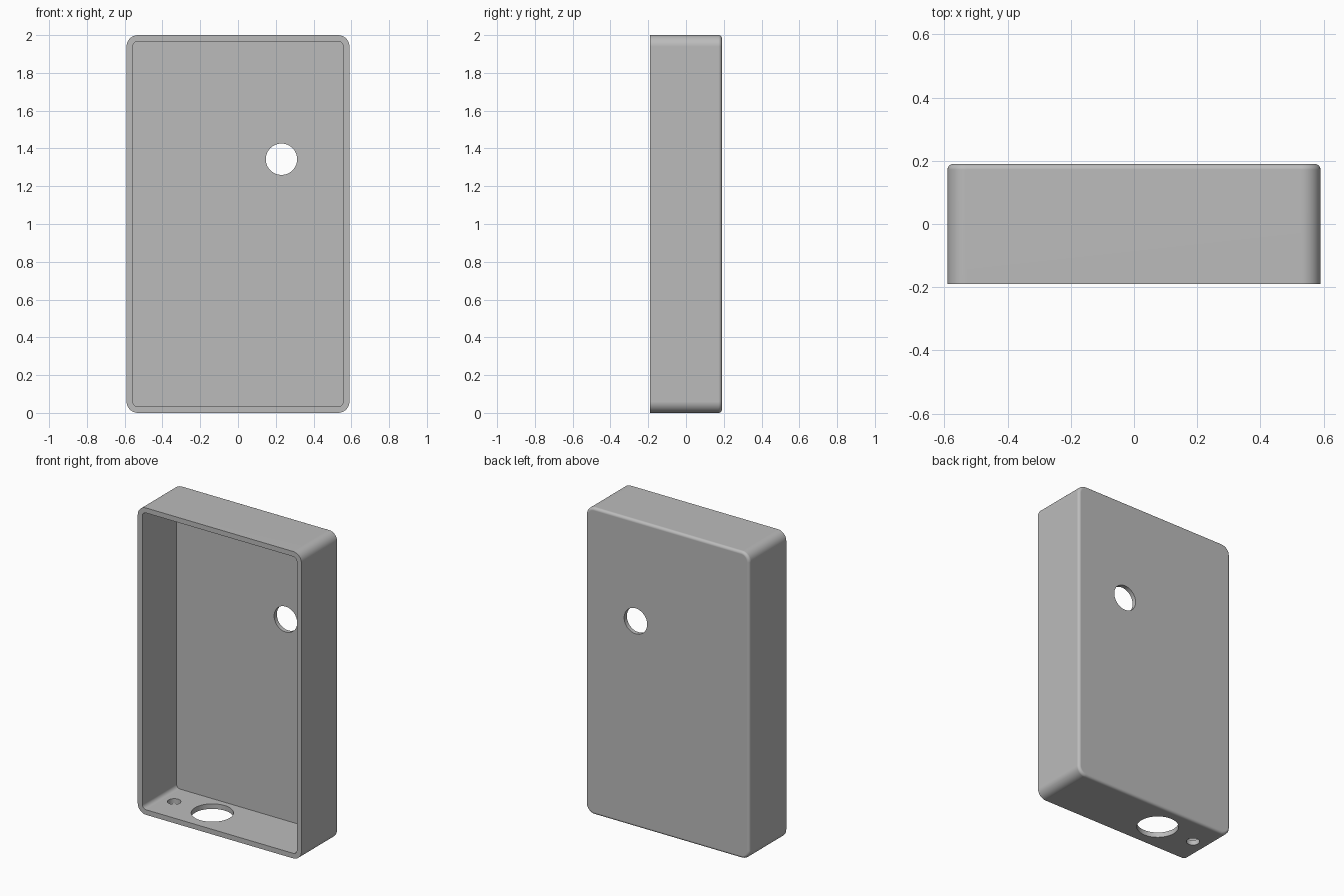
import bpy, bmesh, math
from mathutils import Matrix, Vector

if "Cube" in bpy.data.objects:
    bpy.data.objects.remove(bpy.data.objects["Cube"], do_unlink=True)

WIDTH, DEPTH, HEIGHT = 1.18, 0.38, 2.0
WALL, BACK = 0.033, 0.028          # side wall and back panel thickness
CORNER, EDGE = 0.06, 0.018         # corner radius and rear edge rounding
STEPS = 8

grey = bpy.data.materials.new("light_grey")
grey.use_nodes = True
colour = (0.5, 0.5, 0.5, 1)
grey.diffuse_color = colour
grey.node_tree.nodes["Principled BSDF"].inputs["Base Color"].default_value = colour


def rounded_loop(bm, inset, y):
    """Ring of vertices around a rounded rectangle, inset from the outside."""
    radius = CORNER - inset
    cx, cz = WIDTH / 2 - CORNER, HEIGHT / 2 - CORNER
    ring = []
    for quarter, (sx, sz) in enumerate([(1, 1), (-1, 1), (-1, -1), (1, -1)]):
        for i in range(STEPS + 1):
            a = (quarter + i / STEPS) * math.pi / 2
            ring.append(bm.verts.new((sx * cx + radius * math.cos(a), y,
                                      HEIGHT / 2 + sz * cz + radius * math.sin(a))))
    return ring


def cutter(name, centre, radius, axis):
    """Hidden cylinder used to drill a hole."""
    bm = bmesh.new()
    turn = Vector((0, 0, 1)).rotation_difference(Vector(axis)).to_matrix().to_4x4()
    bmesh.ops.create_cone(bm, cap_ends=True, segments=48, radius1=radius, radius2=radius,
                          depth=0.2, matrix=Matrix.Translation(centre) @ turn)
    mesh = bpy.data.meshes.new(name)
    bm.to_mesh(mesh)
    bm.free()
    mesh.materials.append(grey)
    obj = bpy.data.objects.new(name, mesh)
    bpy.context.collection.objects.link(obj)
    obj.hide_render = True
    return obj


# Open-fronted case: inner floor, inner wall, front rim, outer wall, rounded rear edge
bm = bmesh.new()
front, rear = -DEPTH / 2, DEPTH / 2
sections = [(WALL, rear - BACK), (WALL, front), (0, front)]
for i in range(6):
    a = i / 5 * math.pi / 2
    sections.append((EDGE * (1 - math.cos(a)), rear - EDGE * (1 - math.sin(a))))
rings = [rounded_loop(bm, inset, y) for inset, y in sections]
for a, b in zip(rings, rings[1:]):
    for i in range(len(a)):
        j = (i + 1) % len(a)
        bm.faces.new((a[i], a[j], b[j], b[i]))
bm.faces.new(rings[0])
bm.faces.new(rings[-1])
bmesh.ops.recalc_face_normals(bm, faces=bm.faces)
mesh = bpy.data.meshes.new("case")
bm.to_mesh(mesh)
bm.free()
mesh.materials.append(grey)
case = bpy.data.objects.new("case", mesh)
bpy.context.collection.objects.link(case)
bpy.context.view_layer.objects.active = case
case.select_set(True)

# Round holes: one in the back panel, two in the bottom wall
holes = [
    cutter("back_hole", (0.23, rear, 1.343), 0.083, (0, 1, 0)),
    cutter("large_bottom_hole", (-0.185, 0, 0), 0.125, (0, 0, 1)),
    cutter("small_bottom_hole", (-0.46, 0, 0), 0.04, (0, 0, 1)),
]
for hole in holes:
    mod = case.modifiers.new(hole.name, 'BOOLEAN')
    mod.operation, mod.solver, mod.object = 'DIFFERENCE', 'EXACT', hole
    bpy.ops.object.modifier_apply(modifier=mod.name)
    bpy.data.objects.remove(hole, do_unlink=True)

# Smooth the rounded edges and keep the flat panels flat
bpy.ops.object.shade_smooth_by_angle(angle=math.radians(35))
weighted = case.modifiers.new("flat_panels", 'WEIGHTED_NORMAL')
weighted.keep_sharp = True
